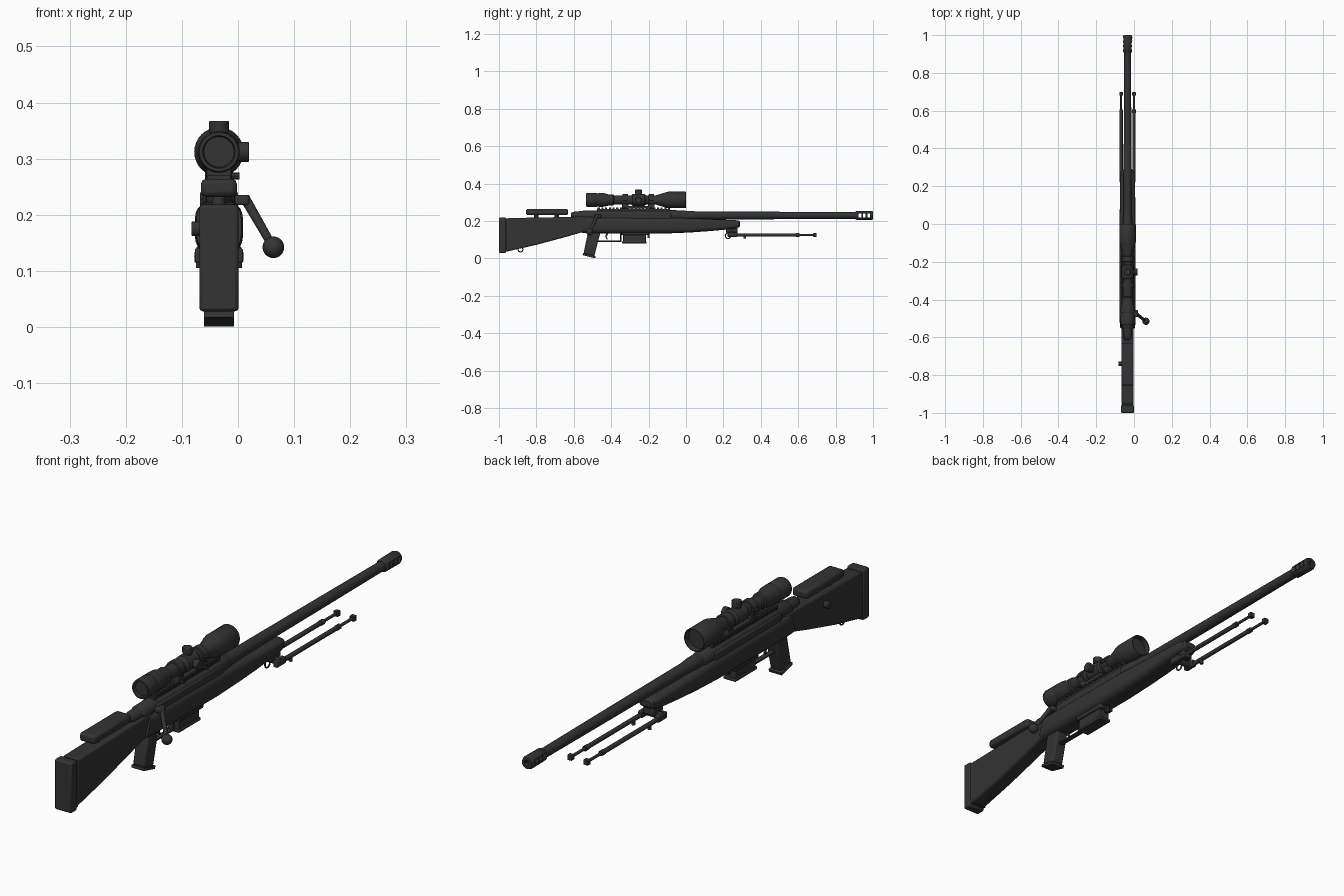
import bpy, bmesh, math
from mathutils import Vector, Matrix

if "Cube" in bpy.data.objects:
    bpy.data.objects.remove(bpy.data.objects["Cube"])

CX = -0.034            # rifle centre plane
BORE, SIGHT = 0.229, 0.312

black = bpy.data.materials.new("matte black")
black.diffuse_color = (0.033, 0.033, 0.033, 1)
black.use_nodes = True
black.node_tree.nodes["Principled BSDF"].inputs["Base Color"].default_value = black.diffuse_color


def finish(name, bm, bevel=0, segs=2):
    bmesh.ops.recalc_face_normals(bm, faces=bm.faces)
    me = bpy.data.meshes.new(name)
    bm.to_mesh(me)
    bm.free()
    ob = bpy.data.objects.new(name, me)
    bpy.context.collection.objects.link(ob)
    me.materials.append(black)
    bpy.context.view_layer.objects.active = ob
    bpy.ops.object.select_all(action='DESELECT')
    ob.select_set(True)
    bpy.ops.object.shade_smooth_by_angle(angle=math.radians(35))
    if bevel:
        m = ob.modifiers.new("bevel", 'BEVEL')
        m.width, m.segments, m.limit_method = bevel, segs, 'ANGLE'
    return ob


def add_box(bm, x0, x1, y0, y1, z0, z1):
    mat = Matrix.Translation(((x0 + x1) / 2, (y0 + y1) / 2, (z0 + z1) / 2)) @ \
        Matrix.Diagonal((x1 - x0, y1 - y0, z1 - z0, 1))
    bmesh.ops.create_cube(bm, size=1, matrix=mat)


def box(name, half, y0, y1, z0, z1, bevel=0.003, x=CX):
    bm = bmesh.new()
    add_box(bm, x - half, x + half, y0, y1, z0, z1)
    return finish(name, bm, bevel)


def rod(name, a, b, r, r2=None, n=20, bevel=0):
    a, b = Vector(a), Vector(b)
    d = b - a
    bm = bmesh.new()
    mat = Matrix.Translation((a + b) / 2) @ d.to_track_quat('Z', 'Y').to_matrix().to_4x4()
    bmesh.ops.create_cone(bm, cap_ends=True, segments=n, radius1=r,
                          radius2=r if r2 is None else r2, depth=d.length, matrix=mat)
    return finish(name, bm, bevel)


def loft_rings(name, rings, bevel=0):
    bm = bmesh.new()
    vs = [[bm.verts.new(p) for p in ring] for ring in rings]
    n = len(vs[0])
    for a, b in zip(vs, vs[1:]):
        for i in range(n):
            bm.faces.new((a[i], a[(i + 1) % n], b[(i + 1) % n], b[i]))
    bm.faces.new(vs[0])
    bm.faces.new(vs[-1])
    return finish(name, bm, bevel)


def lathe(name, profile, z, n=32):
    """Turned part along y; profile is (y, radius)."""
    ang = [2 * math.pi * i / n for i in range(n)]
    return loft_rings(name, [[(CX + r * math.cos(t), y, z + r * math.sin(t)) for t in ang]
                             for y, r in profile])


def loft(name, stations, power, n=40, shear=0):
    """Rounded-box sections (y, half width, z low, z high)."""
    rings = []
    for k, (y, w, z0, z1) in enumerate(stations):
        ring = []
        for i in range(n):
            t = 2 * math.pi * (i + 0.5) / n
            c, s = math.cos(t), math.sin(t)
            q = (abs(c) ** power + abs(s) ** power) ** (-1 / power)
            ring.append((CX + w * c * q, y + (shear * s * q if k == 0 else 0),
                         (z0 + z1) / 2 + (z1 - z0) / 2 * s * q))
        rings.append(ring)
    return loft_rings(name, rings)


def side_profile(name, pts, half, bevel):
    bm = bmesh.new()
    f = bm.faces.new([bm.verts.new((CX - half, y, z)) for y, z in pts])
    ex = bmesh.ops.extrude_face_region(bm, geom=[f])
    bmesh.ops.translate(bm, vec=(2 * half, 0, 0),
                        verts=[v for v in ex['geom'] if isinstance(v, bmesh.types.BMVert)])
    return finish(name, bm, bevel, 3)


def ring(name, x, y, z, R, r):
    n, m = 24, 8
    bm = bmesh.new()
    g = [[bm.verts.new((x + r * math.sin(b), y + (R + r * math.cos(b)) * math.cos(a),
                        z + (R + r * math.cos(b)) * math.sin(a)))
          for b in [2 * math.pi * j / m for j in range(m)]]
         for a in [2 * math.pi * i / n for i in range(n)]]
    for i in range(n):
        for j in range(m):
            k, l = (i + 1) % n, (j + 1) % m
            bm.faces.new((g[i][j], g[k][j], g[k][l], g[i][l]))
    return finish(name, bm)


# Stock
side_profile("butt_stock", [(-0.955, 0.037), (-0.80, 0.072), (-0.64, 0.115), (-0.56, 0.138),
                            (-0.50, 0.14), (-0.50, 0.224), (-0.58, 0.222), (-0.955, 0.215)], 0.032, 0.008)
box("butt_pad", 0.035, -1.0, -0.962, 0.028, 0.218, 0.006)
box("butt_spacer", 0.031, -0.965, -0.95, 0.036, 0.212, 0.002)
box("cheek_rest", 0.032, -0.856, -0.63, 0.232, 0.264, 0.009)
for y in (-0.80, -0.69):
    rod("cheek_rest_post", (CX, y, 0.20), (CX, y, 0.24), 0.012)
loft("fore_stock", [(-0.54, 0.040, 0.136, 0.222), (-0.50, 0.043, 0.134, 0.222), (-0.10, 0.043, 0.133, 0.220),
                    (0.02, 0.042, 0.138, 0.214), (0.12, 0.041, 0.145, 0.210), (0.22, 0.039, 0.154, 0.206),
                    (0.265, 0.036, 0.160, 0.204), (0.283, 0.031, 0.166, 0.201), (0.29, 0.022, 0.174, 0.195)],
     3.6, shear=0.016)
rod("sling_stud", (CX - 0.02, -0.74, 0.175), (-0.083, -0.74, 0.175), 0.013, bevel=0.002)
ring("rear_sling_loop", CX, -0.885, 0.047, 0.013, 0.003)
ring("front_sling_loop", CX, 0.225, 0.121, 0.015, 0.003)

# Grip, trigger and magazine
side_profile("pistol_grip", [(-0.522, 0.15), (-0.548, 0.026), (-0.490, 0.012), (-0.455, 0.15)], 0.025, 0.008)
side_profile("grip_cap", [(-0.550, 0.028), (-0.553, 0.017), (-0.486, 0.0), (-0.482, 0.012)], 0.027, 0.002)
box("trigger_guard", 0.010, -0.475, -0.345, 0.088, 0.094, 0.001)
box("guard_front", 0.010, -0.354, -0.346, 0.088, 0.14, 0.001)
side_profile("trigger", [(-0.425, 0.14), (-0.432, 0.118), (-0.424, 0.099), (-0.419, 0.10),
                         (-0.424, 0.118), (-0.411, 0.14)], 0.004, 0.001)
box("magazine", 0.023, -0.336, -0.215, 0.088, 0.15, 0.003)
box("magazine_floor", 0.026, -0.342, -0.210, 0.080, 0.091, 0.003)
box("magazine_collar", 0.031, -0.345, -0.20, 0.124, 0.142, 0.004)
box("magazine_catch", 0.008, -0.207, -0.194, 0.108, 0.14, 0.002)

# Receiver, bolt and rail
lathe("receiver", [(-0.555, 0.024), (-0.548, 0.029), (-0.47, 0.030), (-0.46, 0.032), (-0.09, 0.032),
                   (-0.03, 0.029), (-0.022, 0.024)], BORE - 0.002)
box("receiver_flat", 0.034, -0.48, -0.08, 0.20, 0.243, 0.006)
lathe("bolt_shroud", [(-0.615, 0.012), (-0.605, 0.019), (-0.59, 0.022), (-0.54, 0.024)], BORE)
box("bolt_root", 0.018, -0.492, -0.455, 0.217, 0.235, 0.004, x=0.002)
rod("bolt_handle", (0.012, -0.475, 0.230), (0.058, -0.511, 0.150), 0.009, 0.0075)
bm = bmesh.new()
bmesh.ops.create_uvsphere(bm, u_segments=24, v_segments=16, radius=0.0192,
                          matrix=Matrix.Translation((0.063, -0.515, 0.142)))
finish("bolt_knob", bm)
box("scope_rail", 0.017, -0.475, -0.085, 0.248, 0.264, 0.002)
bm = bmesh.new()
for i in range(20):
    y = -0.472 + i * 0.0198
    add_box(bm, CX - 0.021, CX + 0.021, y, y + 0.011, 0.261, 0.271)
finish("rail_teeth", bm)

# Barrel and slotted muzzle brake
lathe("barrel", [(-0.05, 0.026), (0.02, 0.025), (0.06, 0.0215), (0.5, 0.020), (0.918, 0.018)], BORE)
brake = lathe("muzzle_brake", [(0.905, 0.019), (0.912, 0.024), (0.990, 0.025), (1.0, 0.021),
                               (1.0, 0.010), (0.985, 0.010)], BORE)
bm = bmesh.new()
for y in (0.923, 0.947, 0.971):
    add_box(bm, CX - 0.06, CX + 0.06, y, y + 0.014, BORE - 0.011, BORE + 0.011)
cutter = finish("brake_slot_cutter", bm)
cutter.hide_render = True
cutter.display_type = 'WIRE'
cut = brake.modifiers.new("slots", 'BOOLEAN')
cut.operation, cut.object, cut.solver = 'DIFFERENCE', cutter, 'EXACT'

# Scope
lathe("scope_body", [(-0.525, 0.027), (-0.535, 0.029), (-0.535, 0.035), (-0.528, 0.037), (-0.478, 0.037),
                     (-0.475, 0.035), (-0.468, 0.035), (-0.465, 0.037), (-0.435, 0.036), (-0.415, 0.030),
                     (-0.39, 0.030), (-0.385, 0.025), (-0.16, 0.025), (-0.105, 0.042), (-0.095, 0.044),
                     (-0.003, 0.044), (0, 0.042), (0, 0.039), (-0.02, 0.037)], SIGHT)
lathe("turret_housing", [(-0.293, 0.025), (-0.285, 0.031), (-0.222, 0.031), (-0.214, 0.025)], SIGHT)
T = -0.254
rod("elevation_turret_base", (CX, T, SIGHT), (CX, T, 0.346), 0.015)
rod("elevation_turret", (CX, T, 0.346), (CX, T, 0.367), 0.018, bevel=0.002)
rod("windage_turret_base", (CX, T, SIGHT), (0.003, T, SIGHT), 0.015)
rod("windage_turret", (0.001, T, SIGHT), (0.0195, T, SIGHT), 0.018, bevel=0.002)
for y in (-0.325, -0.185):
    lathe("scope_ring", [(y - 0.015, 0.026), (y - 0.014, 0.031), (y + 0.014, 0.031), (y + 0.015, 0.026)], SIGHT)
    box("ring_clamp", 0.036, y - 0.012, y + 0.012, SIGHT - 0.005, SIGHT + 0.005, 0.002)
    box("ring_foot", 0.022, y - 0.017, y + 0.017, 0.264, 0.292, 0.003)
    rod("ring_screw", (CX - 0.025, y, 0.269), (0.003, y, 0.269), 0.006, n=8)
box("mount_bridge", 0.022, -0.34, -0.17, 0.267, 0.281, 0.003)

# Folded bipod
box("bipod_mount", 0.022, 0.215, 0.275, 0.134, 0.168, 0.005)
rod("bipod_hinge", (CX - 0.040, 0.245, 0.130), (CX + 0.040, 0.245, 0.130), 0.013, bevel=0.002)
for side in (-1, 1):
    x = CX + side * 0.034
    z = 0.125
    box("bipod_shoulder", 0.009, 0.222, 0.275, 0.115, 0.140, 0.003, x=x)
    rod("bipod_upper_leg", (x, 0.25, z), (x, 0.60, z), 0.0085, bevel=0.001)
    rod("bipod_collar", (x, 0.588, z), (x, 0.606, z), 0.010)
    rod("bipod_lower_leg", (x, 0.60, z), (x, 0.69, z), 0.0055)
    box("bipod_foot", 0.0095, 0.680, 0.698, z - 0.010, z + 0.010, 0.002, x=x)
    rod("bipod_latch", (x, 0.315, 0.105), (x, 0.315, z), 0.007)
